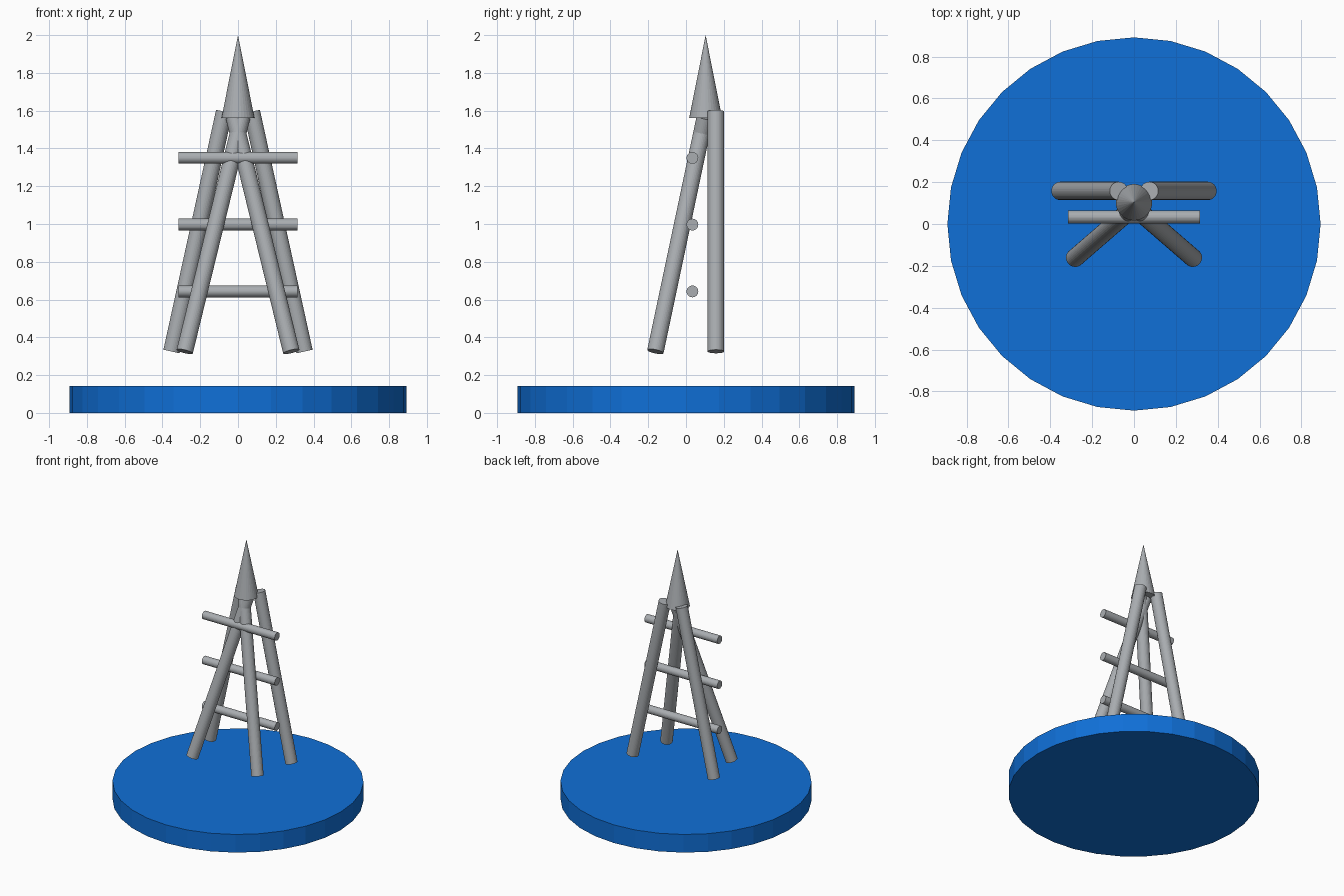
import bpy
from mathutils import Vector

if "Cube" in bpy.data.objects:
    bpy.data.objects.remove(bpy.data.objects["Cube"])


def material(name, rgb):
    m = bpy.data.materials.new(name)
    m.diffuse_color = (*rgb, 1.0)
    m.use_nodes = True
    m.node_tree.nodes["Principled BSDF"].inputs["Base Color"].default_value = m.diffuse_color
    return m


blue = material("blue", (0.005, 0.16, 0.68))
grey = material("grey", (0.40, 0.42, 0.44))


def rod(name, start, end, r_start, r_end, mat):
    """Round bar or cone running from start to end."""
    a, b = Vector(start), Vector(end)
    axis = b - a
    bpy.ops.mesh.primitive_cone_add(vertices=32, radius1=r_start, radius2=r_end,
                                    depth=axis.length, location=(a + b) / 2)
    ob = bpy.context.object
    ob.name = name
    ob.rotation_mode = 'QUATERNION'
    ob.rotation_quaternion = Vector((0, 0, 1)).rotation_difference(axis)
    ob.data.materials.append(mat)
    return ob


# Round base plate
rod("base_plate", (0, 0, 0), (0, 0, 0.142), 0.892, 0.892, blue)

# Four leaning legs; the front pair crosses under the spire
for side, s in (("left", -1), ("right", 1)):
    rod("back_leg_" + side, (s * 0.352, 0.158, 0.325), (s * 0.073, 0.158, 1.595),
        0.044, 0.044, grey)
    rod("front_leg_" + side, (s * 0.282, -0.162, 0.325), (-s * 0.021, 0.1, 1.565),
        0.044, 0.044, grey)

# Horizontal rungs
for i, z in enumerate((0.643, 0.997, 1.35)):
    rod(f"rung_{i + 1}", (-0.316, 0.034, z), (0.316, 0.034, z), 0.031, 0.031, grey)

# Pointed spire
rod("spire", (0, 0.104, 1.562), (0, 0.104, 2.0), 0.087, 0.0, grey)
